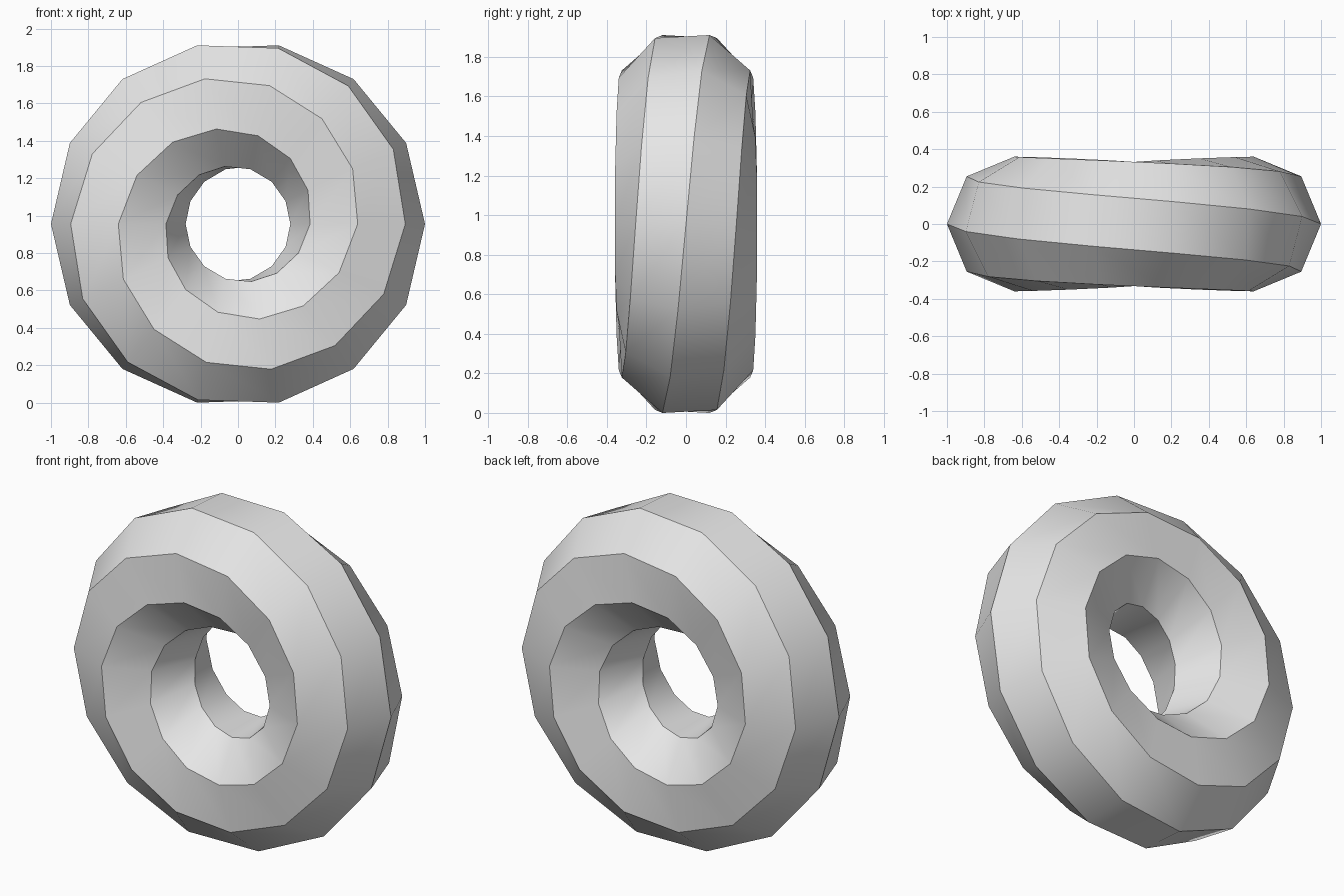
import bpy
import bmesh
from math import sin, cos, pi, radians

cube = bpy.data.objects.get("Cube")
if cube:
    bpy.data.objects.remove(cube, do_unlink=True)

RING, TUBE = 0.64, 0.36      # ring and tube radii
SEGS, SIDES = 14, 8          # steps round the ring, sides of the tube
SHIFT = 2                    # tube sides gained over one full turn
CENTRE_Z = 0.955

grey = bpy.data.materials.new("light_grey")
grey.use_nodes = True
colour = (0.8, 0.8, 0.8, 1)
grey.diffuse_color = colour
grey.node_tree.nodes["Principled BSDF"].inputs["Base Color"].default_value = colour

# Twisted ring: an octagon swept round the y axis, turning as it goes
bm = bmesh.new()
sections = []
for i in range(SEGS):
    turn = 2 * pi * i / SEGS
    section = []
    for k in range(SIDES):
        phi = 2 * pi * (k + SHIFT * i / SEGS) / SIDES
        radius = RING + TUBE * cos(phi)
        section.append(bm.verts.new((-radius * cos(turn), -TUBE * sin(phi),
                                     CENTRE_Z + radius * sin(turn))))
    sections.append(section)

# Join neighbouring sections; the last meets the first two sides further on
for i in range(SEGS):
    here, there = sections[i], sections[(i + 1) % SEGS]
    step = SHIFT if i == SEGS - 1 else 0
    for k in range(SIDES):
        bm.faces.new((here[k], here[(k + 1) % SIDES],
                      there[(k + 1 + step) % SIDES], there[(k + step) % SIDES]))
bmesh.ops.recalc_face_normals(bm, faces=bm.faces[:])

mesh = bpy.data.meshes.new("twisted_ring")
bm.to_mesh(mesh)
bm.free()
mesh.materials.append(grey)
ring = bpy.data.objects.new("twisted_ring", mesh)
bpy.context.collection.objects.link(ring)

# Smooth round the ring, sharp along the spiral edges
bpy.ops.object.select_all(action='DESELECT')
ring.select_set(True)
bpy.context.view_layer.objects.active = ring
bpy.ops.object.shade_smooth_by_angle(angle=radians(30))
